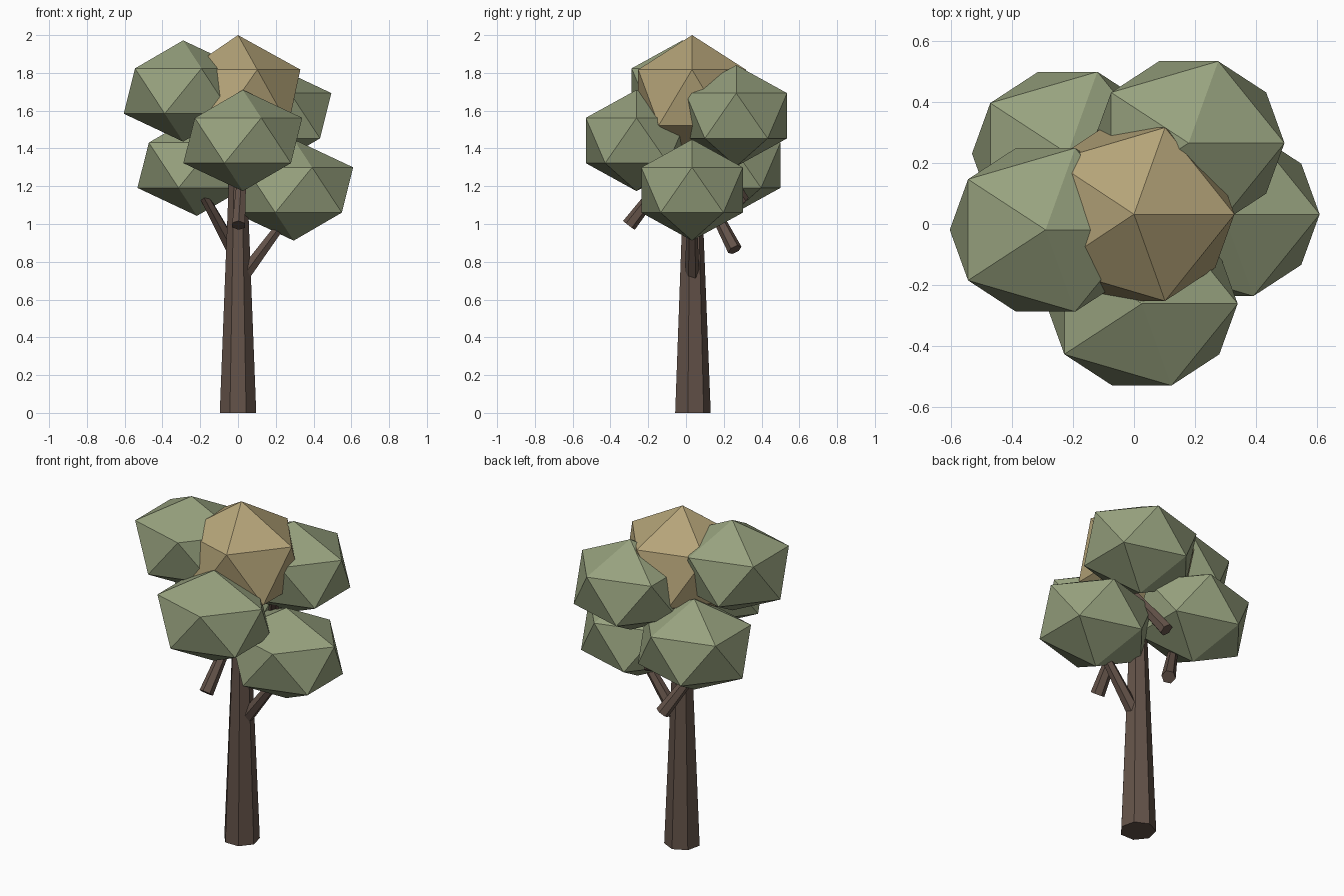
import bpy, bmesh
from math import radians, sin, cos
from mathutils import Vector, Matrix

if "Cube" in bpy.data.objects:
    bpy.data.objects.remove(bpy.data.objects["Cube"])


def material(name, color):
    m = bpy.data.materials.new(name)
    m.diffuse_color = (*color, 1)
    m.use_nodes = True
    m.node_tree.nodes["Principled BSDF"].inputs["Base Color"].default_value = m.diffuse_color
    return m


BARK = material("bark", (0.125, 0.085, 0.066))
LEAF = material("leaf", (0.31, 0.36, 0.21))
GOLD = material("gold_leaf", (0.46, 0.37, 0.19))
AXIS_Y = 0.032  # the trunk stands slightly behind the centre


def add_object(name, bm, mat):
    mesh = bpy.data.meshes.new(name)
    bm.to_mesh(mesh)
    bm.free()
    mesh.materials.append(mat)
    obj = bpy.data.objects.new(name, mesh)
    bpy.context.collection.objects.link(obj)
    return obj


def limb(name, start, end, r1, r2, sides):
    """Tapered low-poly cylinder between two points."""
    start, end = Vector(start), Vector(end)
    axis = end - start
    bm = bmesh.new()
    bmesh.ops.create_cone(bm, cap_ends=True, segments=sides, radius1=r1,
                          radius2=r2, depth=axis.length)
    rot = Vector((0, 0, 1)).rotation_difference(axis).to_matrix().to_4x4()
    bm.transform(Matrix.Translation((start + end) / 2) @ rot)
    return add_object(name, bm, BARK)


def clump(name, center, size, mat):
    """Stretched icosahedron of leaves."""
    bm = bmesh.new()
    bmesh.ops.create_icosphere(bm, subdivisions=1, radius=1)
    bm.transform(Matrix.Translation(center) @ Matrix.Diagonal((*size, 1)))
    return add_object(name, bm, mat)


# Trunk
limb("trunk", (0, AXIS_Y, 0), (0, AXIS_Y, 1.4), 0.099, 0.043, 7)

# Five leaf clumps spiralling up by the golden angle, each with its branch
for i in range(5):
    a = radians(137.5 * i)
    c, s = cos(a), sin(a)
    clump(f"leaf_clump_{i + 1}",
          (0.295 * c, AXIS_Y + 0.295 * s, 1.18 + 0.131 * i),
          (0.352, 0.316, 0.268), LEAF)
    # Branches lean along the mirrored direction, so some hang free of the trunk
    z = 0.735 + 0.129 * i
    limb(f"branch_{i + 1}", (0.035 * c, AXIS_Y + 0.335 * s, z),
         (0.31 * c, AXIS_Y + 0.05 * s, z + 0.37), 0.039, 0.022, 6)

# Golden crown
clump("crown", (0, AXIS_Y, 1.67), (0.369, 0.335, 0.33), GOLD)
